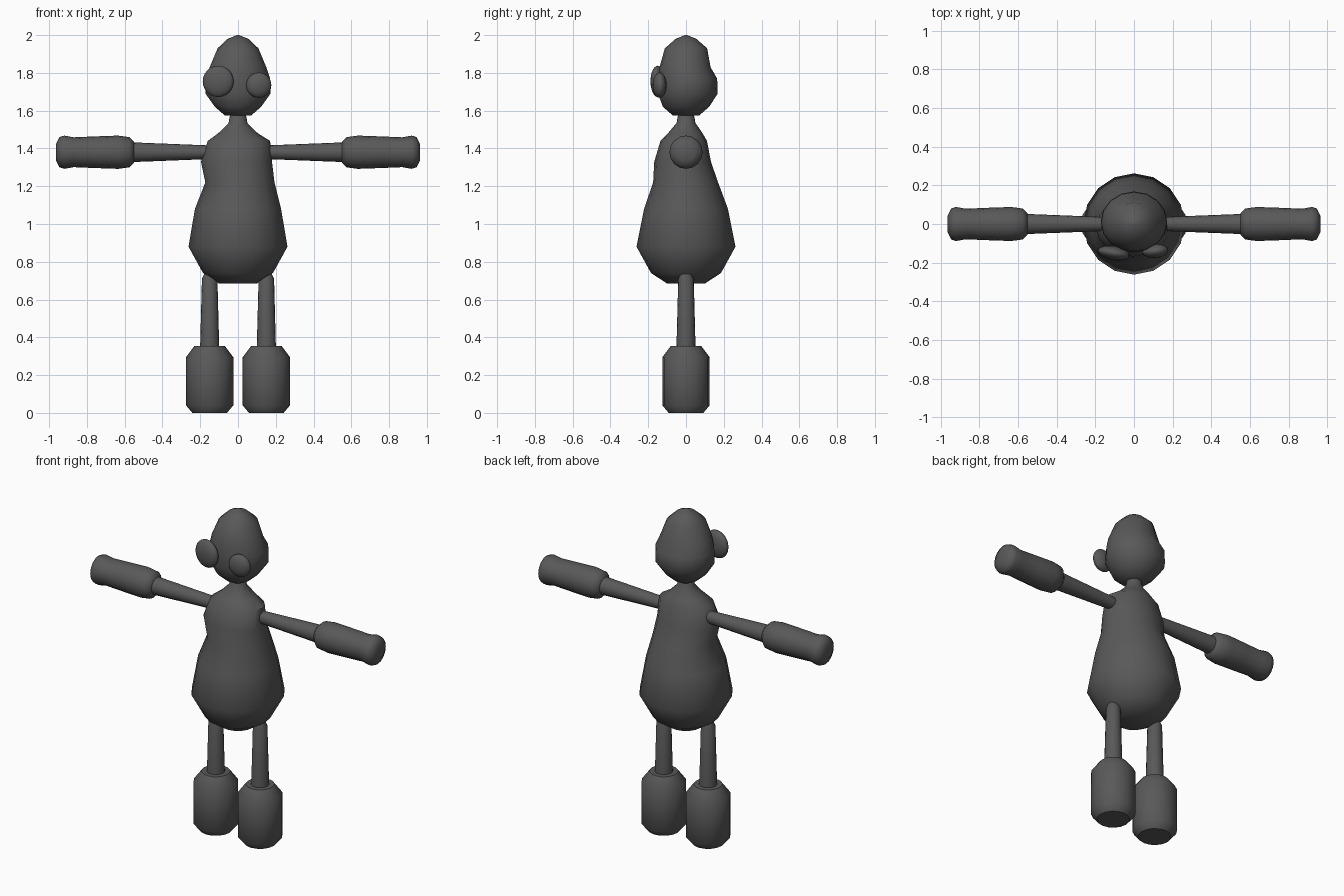
import bpy, bmesh
from math import cos, sin, tau, radians
from mathutils import Vector, Matrix

if "Cube" in bpy.data.objects:
    bpy.data.objects.remove(bpy.data.objects["Cube"])

# Single dark grey material
grey = bpy.data.materials.new("dark grey")
grey.use_nodes = True
colour = (0.1, 0.1, 0.1, 1)
grey.diffuse_color = colour
grey.node_tree.nodes["Principled BSDF"].inputs["Base Color"].default_value = colour


def finish(obj, name, angle=50):
    obj.name = name
    obj.data.materials.append(grey)
    bpy.ops.object.select_all(action='DESELECT')
    obj.select_set(True)
    bpy.context.view_layer.objects.active = obj
    bpy.ops.object.shade_smooth_by_angle(angle=radians(angle))
    return obj


def loft(name, rings, place=Matrix(), sides=16, angle=50):
    """Skin a stack of elliptical rings: (height, x radius, y radius, x centre, y centre)."""
    bm = bmesh.new()
    loops = []
    for z, rx, ry, cx, cy in rings:
        loops.append([bm.verts.new(place @ Vector((cx + rx * cos(tau * i / sides),
                                                   cy + ry * sin(tau * i / sides), z)))
                      for i in range(sides)])
    for low, high in zip(loops, loops[1:]):
        for i in range(sides):
            j = (i + 1) % sides
            bm.faces.new((low[i], low[j], high[j], high[i]))
    bm.faces.new(loops[0][::-1])
    bm.faces.new(loops[-1])
    bmesh.ops.recalc_face_normals(bm, faces=bm.faces)
    mesh = bpy.data.meshes.new(name)
    bm.to_mesh(mesh)
    bm.free()
    obj = bpy.data.objects.new(name, mesh)
    bpy.context.collection.objects.link(obj)
    return finish(obj, name, angle)


def turned(name, profile, place):
    """Round part from (height, radius) pairs."""
    return loft(name, [(z, r, r, 0, 0) for z, r in profile], place)


# Pear-shaped body with a chest leaning forward and a thin neck
loft("body", [
    (0.685, 0.10, 0.10, 0, 0),
    (0.74, 0.185, 0.185, 0, 0),
    (0.88, 0.262, 0.262, 0, 0),
    (1.08, 0.228, 0.222, 0, 0),
    (1.22, 0.183, 0.172, 0.01, -0.002),
    (1.33, 0.188, 0.150, -0.008, -0.018),
    (1.44, 0.165, 0.123, 0.005, -0.012),
    (1.48, 0.105, 0.092, 0, -0.004),
    (1.535, 0.05, 0.05, 0, 0),
    (1.60, 0.038, 0.038, 0, 0)])

# Head with narrow chin, wide cheeks and domed crown
loft("head", [
    (1.575, 0.07, 0.07, 0, 0),
    (1.62, 0.122, 0.122, 0, 0),
    (1.69, 0.172, 0.158, 0, 0.01),
    (1.77, 0.170, 0.155, 0, 0.01),
    (1.83, 0.150, 0.135, 0, -0.005),
    (1.93, 0.108, 0.112, 0, 0),
    (1.98, 0.055, 0.055, 0, 0),
    (2.0, 0.006, 0.006, 0, 0)])

# Bulging eyes of unequal size
for name, x, y, z, r, turn in (("right_eye", -0.105, -0.15, 1.755, 0.083, -10),
                               ("left_eye", 0.11, -0.14, 1.735, 0.067, 6)):
    bpy.ops.mesh.primitive_uv_sphere_add(segments=24, ring_count=12, radius=1,
                                         location=(x, y, z), rotation=(0, 0, radians(turn)))
    eye = bpy.context.object
    eye.scale = (r, 0.036, r)
    finish(eye, name)

# Limbs on both sides
for side, s in (("left", 1), ("right", -1)):
    along = Matrix.Translation((0, 0, 1.38)) @ Matrix.Rotation(radians(90 * s), 4, 'Y')
    turned(side + "_arm", [(0.15, 0.036), (0.58, 0.053)], along)
    turned(side + "_hand", [(0.55, 0.055), (0.575, 0.08), (0.635, 0.088), (0.75, 0.084),
                            (0.87, 0.079), (0.92, 0.088), (0.945, 0.08), (0.963, 0.045)], along)
    down = Matrix.Translation((0.15 * s, 0, 0))
    turned(side + "_leg", [(0.33, 0.051), (0.71, 0.041), (0.745, 0.025)], down)
    turned(side + "_foot", [(0, 0.092), (0.04, 0.125), (0.295, 0.125), (0.355, 0.08)], down)
